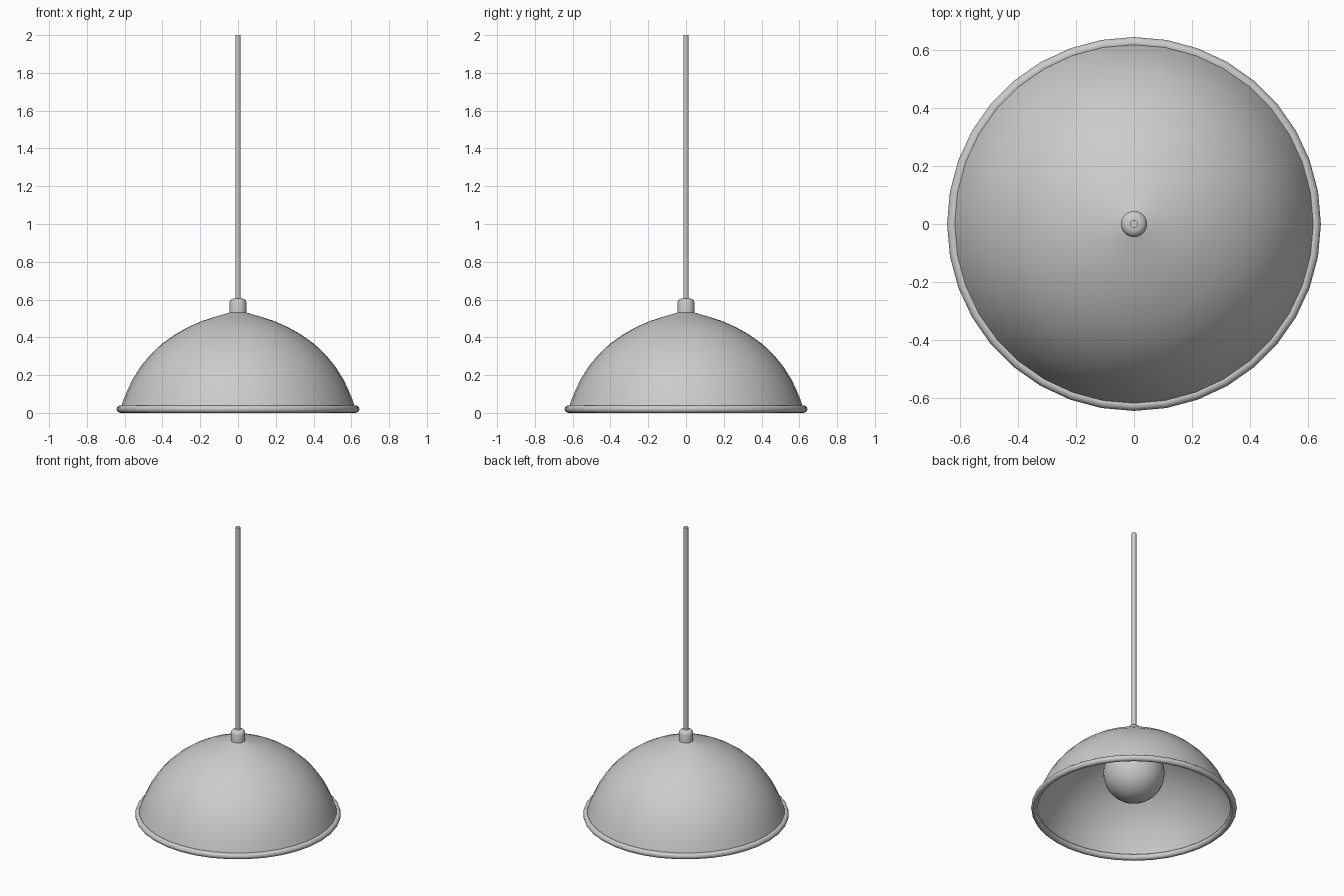
import bpy, math

if "Cube" in bpy.data.objects:
    bpy.data.objects.remove(bpy.data.objects["Cube"])

SIDES = 36


def revolve(name, profile, sides=SIDES, angle=35):
    """Spin an (r, z) profile about the z axis; r = 0 makes a single pole."""
    verts, faces, rings = [], [], []
    for r, z in profile:
        start = len(verts)
        n = 1 if r == 0 else sides
        for i in range(n):
            a = 2 * math.pi * i / sides
            verts.append((r * math.cos(a), r * math.sin(a), z))
        rings.append([start + i % n for i in range(sides)])
    for lo, hi in zip(rings, rings[1:]):
        for i in range(sides):
            j = (i + 1) % sides
            quad = [lo[i], lo[j], hi[j], hi[i]]
            faces.append(list(dict.fromkeys(quad)))
    mesh = bpy.data.meshes.new(name)
    mesh.from_pydata(verts, [], faces)
    obj = bpy.data.objects.new(name, mesh)
    bpy.context.collection.objects.link(obj)
    smooth(obj, angle)
    return obj


def smooth(obj, angle=35):
    bpy.ops.object.select_all(action='DESELECT')
    obj.select_set(True)
    bpy.context.view_layer.objects.active = obj
    bpy.ops.object.shade_smooth_by_angle(angle=math.radians(angle))


# Domed shade, a thin open shell
revolve("shade", [(0.623, 0.02), (0.604, 0.075), (0.582, 0.128), (0.555, 0.183),
                  (0.515, 0.246), (0.466, 0.306), (0.405, 0.364), (0.335, 0.414),
                  (0.262, 0.455), (0.19, 0.487), (0.12, 0.509), (0.045, 0.531),
                  (0, 0.543)])

# Rolled rim
bpy.ops.mesh.primitive_torus_add(major_segments=SIDES, minor_segments=12,
                                 major_radius=0.623, minor_radius=0.02,
                                 location=(0, 0, 0.02))
rim = bpy.context.object
rim.name = "rim"
smooth(rim, 60)

# Cap on top of the shade, with a rounded upper edge
revolve("cap", [(0, 0.52), (0.045, 0.52), (0.045, 0.583), (0.041, 0.594),
                (0.033, 0.602), (0.022, 0.606), (0, 0.606)])

# Hanging cord
revolve("cord", [(0, 0.6), (0.0145, 0.6), (0.0145, 2.0), (0, 2.0)], 16)

# Bulb holder under the shade
revolve("socket", [(0, 0.44), (0.045, 0.44), (0.045, 0.525), (0, 0.525)])

# Round bulb
bpy.ops.mesh.primitive_uv_sphere_add(segments=32, ring_count=16, radius=0.192,
                                     location=(0, 0, 0.27))
bulb = bpy.context.object
bulb.name = "bulb"
smooth(bulb)
